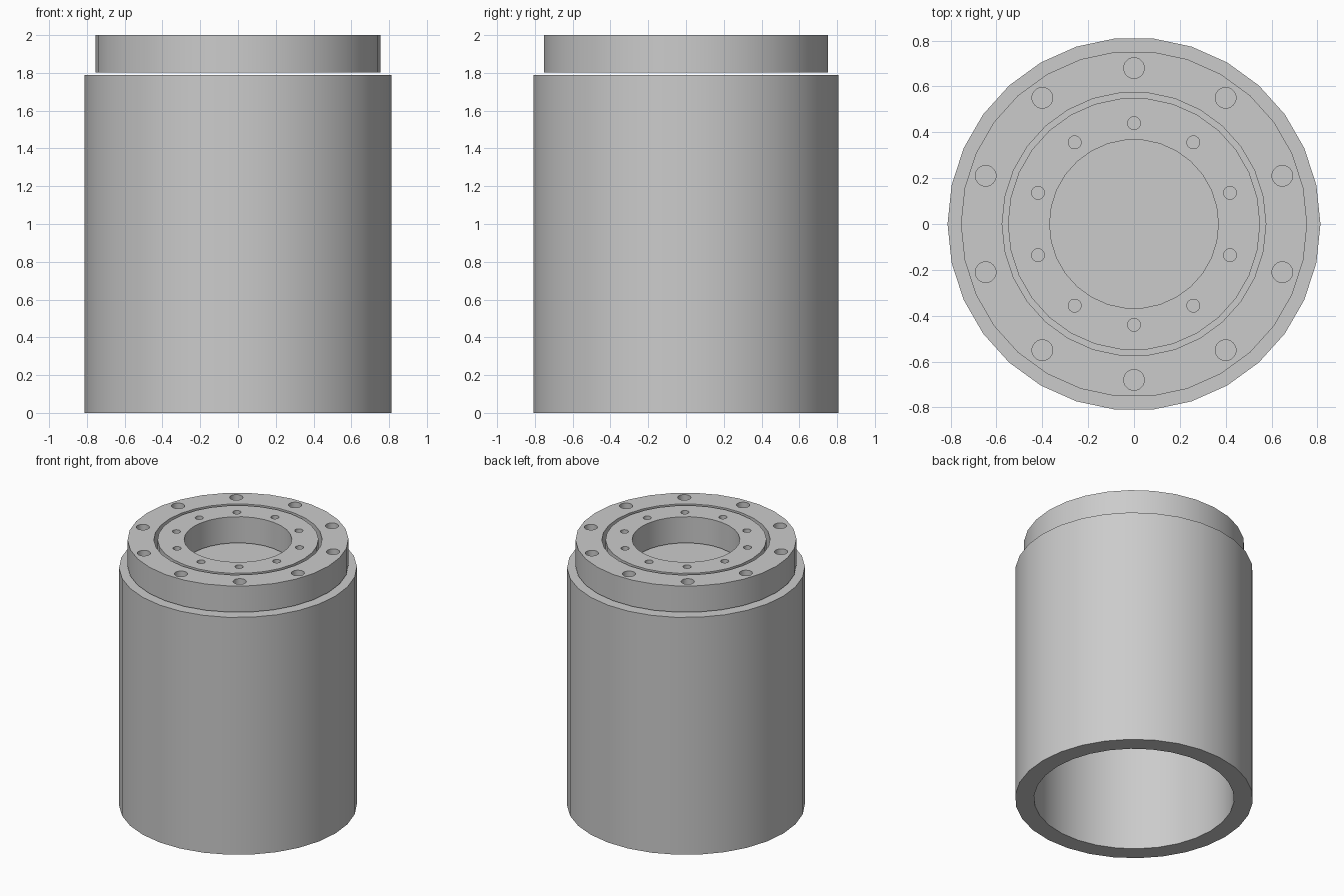
import bpy, bmesh
from math import cos, sin, pi, radians
from mathutils import Vector

if "Cube" in bpy.data.objects:
    bpy.data.objects.remove(bpy.data.objects["Cube"], do_unlink=True)

SEGMENTS = 30

grey = bpy.data.materials.new("light grey metal")
grey.use_nodes = True
colour = (0.6, 0.6, 0.6, 1)
grey.diffuse_color = colour
grey.node_tree.nodes["Principled BSDF"].inputs["Base Color"].default_value = colour


def finish(bm, name):
    bmesh.ops.recalc_face_normals(bm, faces=bm.faces)
    mesh = bpy.data.meshes.new(name)
    bm.to_mesh(mesh)
    bm.free()
    mesh.materials.append(grey)
    obj = bpy.data.objects.new(name, mesh)
    bpy.context.collection.objects.link(obj)
    bpy.ops.object.select_all(action='DESELECT')
    obj.select_set(True)
    bpy.context.view_layer.objects.active = obj
    bpy.ops.object.shade_smooth_by_angle(angle=radians(30))
    return obj


def add_loop(bm, radius, z, cx=0, cy=0, sides=SEGMENTS):
    verts = [bm.verts.new((cx + radius * cos(2 * pi * i / sides),
                           cy + radius * sin(2 * pi * i / sides), z))
             for i in range(sides)]
    return [bm.edges.new((v, verts[i - 1])) for i, v in enumerate(verts)]


def drilled_ring(name, outer, inner, bolt_circle, hole, bottom, top, count=10):
    # Flat ring outline with bolt holes, extruded to its thickness
    bm = bmesh.new()
    edges = add_loop(bm, outer, bottom) + add_loop(bm, inner, bottom)
    for i in range(count):
        a = pi / 2 + 2 * pi * i / count
        edges += add_loop(bm, hole, bottom, bolt_circle * cos(a), bolt_circle * sin(a))
    bmesh.ops.triangle_fill(bm, edges=edges, use_beauty=True, normal=(0, 0, 1))
    extruded = bmesh.ops.extrude_face_region(bm, geom=list(bm.faces), use_keep_orig=True)
    moved = [g for g in extruded["geom"] if isinstance(g, bmesh.types.BMVert)]
    bmesh.ops.translate(bm, verts=moved, vec=Vector((0, 0, top - bottom)))
    return finish(bm, name)


def turned(name, profile):
    # Profile of (radius, height) points spun about the z axis
    bm = bmesh.new()
    verts = [bm.verts.new((r, 0, z)) for r, z in profile]
    edges = [bm.edges.new(pair) for pair in zip(verts, verts[1:])]
    bmesh.ops.spin(bm, geom=verts + edges, cent=(0, 0, 0), axis=(0, 0, 1),
                   angle=2 * pi, steps=SEGMENTS, use_duplicate=False)
    bmesh.ops.remove_doubles(bm, verts=bm.verts, dist=0.0001)
    return finish(bm, name)


# Hollow housing, open below and closed on top
turned("housing", [(0, 1.79), (0.813, 1.79), (0.813, 0), (0.684, 0),
                   (0.684, 1.66), (0, 1.66)])

# Two concentric bolt rings with a narrow groove between them
drilled_ring("outer_flange", 0.755, 0.575, 0.68, 0.045, 1.802, 2.0)
drilled_ring("inner_flange", 0.55, 0.368, 0.44, 0.028, 1.802, 2.0)
